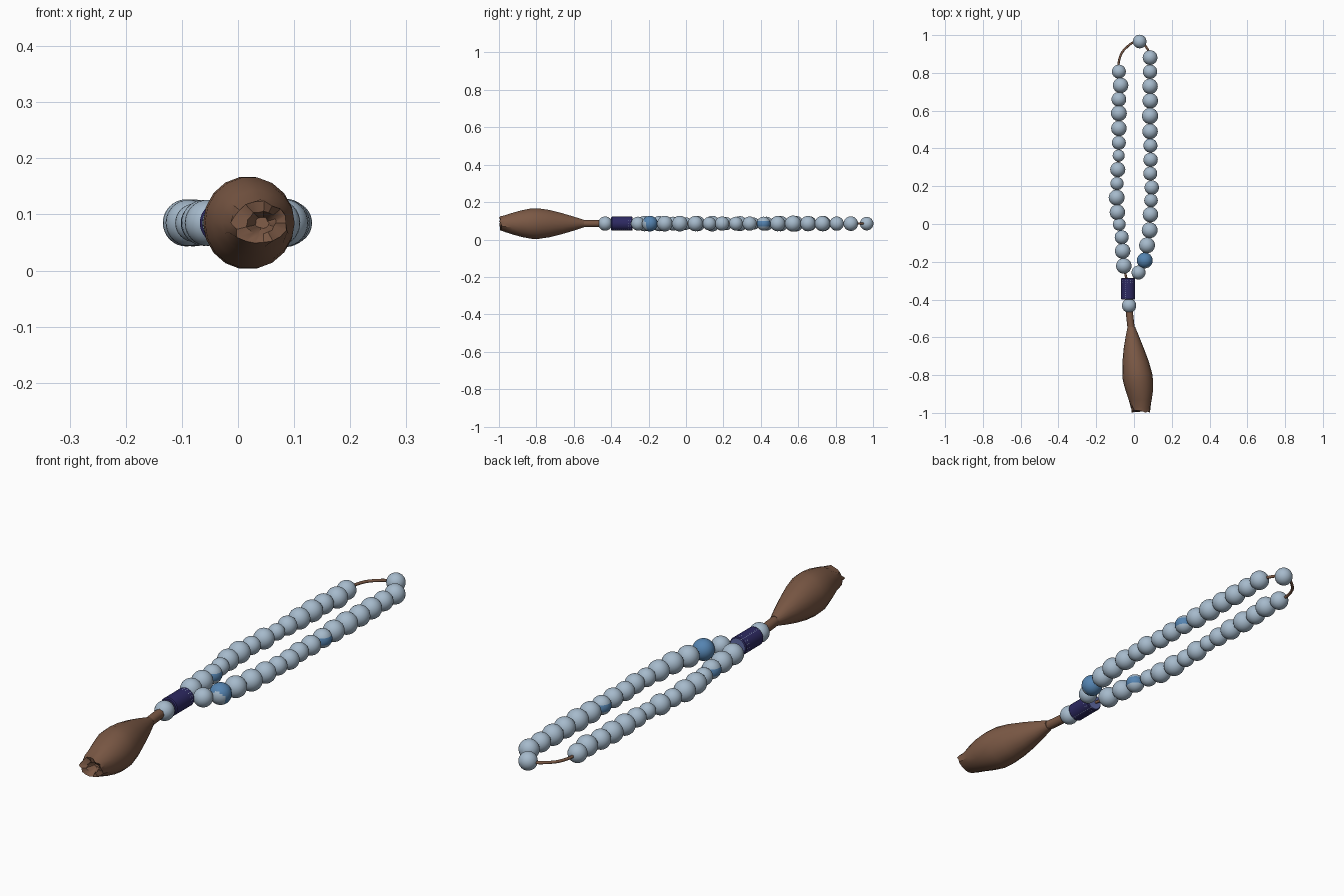
import bpy, bmesh, math, random
from mathutils import Vector, Matrix

if "Cube" in bpy.data.objects:
    bpy.data.objects.remove(bpy.data.objects["Cube"])

random.seed(3)
Z = 0.085


def material(name, r, g, b):
    m = bpy.data.materials.new(name)
    m.diffuse_color = (r, g, b, 1)
    m.use_nodes = True
    m.node_tree.nodes["Principled BSDF"].inputs["Base Color"].default_value = m.diffuse_color
    return m


PALE = material("pale_blue_grey", 0.38, 0.49, 0.60)
BLUE = material("mid_blue", 0.09, 0.23, 0.44)
NAVY = material("navy", 0.026, 0.022, 0.12)
SLATE = material("slate_blue", 0.12, 0.15, 0.38)
BROWN = material("brown", 0.20, 0.10, 0.06)


def finish(bm, name, mats, angle=40):
    bmesh.ops.recalc_face_normals(bm, faces=bm.faces[:])
    me = bpy.data.meshes.new(name)
    bm.to_mesh(me)
    bm.free()
    ob = bpy.data.objects.new(name, me)
    bpy.context.collection.objects.link(ob)
    for m in mats:
        me.materials.append(m)
    me.set_sharp_from_angle(angle=math.radians(angle))
    for p in me.polygons:
        p.use_smooth = True
    return ob


def bead(name, x, y, r, rule=None):
    bm = bmesh.new()
    bmesh.ops.create_uvsphere(bm, u_segments=24, v_segments=16, radius=r)
    for f in bm.faces:
        n = f.calc_center_median().normalized()
        f.material_index = 1 if rule and rule(n) else 0
    bmesh.ops.translate(bm, verts=bm.verts[:], vec=(x, y, Z))
    return finish(bm, name, [PALE, BLUE], 60)


def cord(name, pts, r):
    cu = bpy.data.curves.new(name, 'CURVE')
    cu.dimensions = '3D'
    cu.bevel_depth = r
    cu.bevel_resolution = 2
    cu.resolution_u = 6
    cu.use_fill_caps = True
    sp = cu.splines.new('BEZIER')
    sp.bezier_points.add(len(pts) - 1)
    for p, (x, y) in zip(sp.bezier_points, pts):
        p.co = (x, y, Z)
        p.handle_left_type = p.handle_right_type = 'AUTO'
    cu.materials.append(BROWN)
    ob = bpy.data.objects.new(name, cu)
    bpy.context.collection.objects.link(ob)


# Two strands of beads: x, y, radius
left = [(-.08, .807, .037), (-.071, .734, .041), (-.08, .66, .039), (-.08, .586, .042),
        (-.08, .506, .041), (-.08, .43, .037), (-.081, .362, .032), (-.086, .288, .040),
        (-.09, .214, .035), (-.092, .14, .042), (-.088, .062, .041), (-.078, -.002, .034),
        (-.065, -.07, .037), (-.06, -.143, .041), (-.054, -.222, .041)]
right = [(.03, .966, .036), (.085, .881, .039), (.085, .806, .038), (.085, .729, .041),
         (.086, .652, .041), (.085, .572, .043), (.085, .49, .041), (.087, .415, .037),
         (.088, .34, .038), (.086, .267, .037), (.094, .193, .038), (.09, .125, .036),
         (.087, .05, .041), (.083, -.033, .042), (.069, -.113, .042), (.057, -.193, .042),
         (.024, -.257, .037)]


def belt(n):
    return abs(n.z) < 0.35


for i, b in enumerate(left):
    bead(f"left_bead_{i + 1}", *b, rule=belt if i == 12 else None)
for i, b in enumerate(right):
    rule = belt if i == 7 else None
    if i == 15:
        rule = lambda n: n.y - 0.3 * n.x + 0.3 * n.z > -0.75
    bead(f"right_bead_{i + 1}", *b, rule=rule)
bead("neck_bead", -.026, -.432, .038)

# Cord through the beads, round the far end and down to the barrel
loop = [(-.035, -.31)] + [p[:2] for p in reversed(left)]
loop += [(-.078, .87), (-.045, .93)] + [(.03, .966), (.066, .935)]
loop += [p[:2] for p in right[1:]] + [(-.02, -.31)]
cord("loop_cord", loop, .006)
cord("tassel_neck", [(-.028, -.40), (-.024, -.47), (-.013, -.57)], .019)

# Barrel with rows of small pale dots, slate far end
bm = bmesh.new()
N, M, R = 64, 32, .037
rings = []
for j in range(M + 1):
    y = -.285 - .115 * j / M
    rr = R - (.004 if j in (0, M) else 0)
    rings.append([bm.verts.new((-.031 + rr * math.cos(2 * math.pi * i / N), y,
                                Z + rr * math.sin(2 * math.pi * i / N))) for i in range(N)])
for j in range(M):
    for i in range(N):
        k = (i + 1) % N
        f = bm.faces.new((rings[j][i], rings[j][k], rings[j + 1][k], rings[j + 1][i]))
        dot = (i % 4 == 0 and j in (3, 6)) or (i % 32 == 20 and j % 3 == 0)
        f.material_index = 1 if dot else 0
bm.faces.new(rings[0]).material_index = 2
bm.faces.new(rings[-1])
finish(bm, "barrel", [NAVY, PALE, SLATE])

# Tassel: y, centre x, half width, half height; ragged hollow end
prof = [(-.545, -.014, .02, .02), (-.60, -.008, .037, .038), (-.66, -.001, .054, .056),
        (-.73, .009, .070, .074), (-.79, .017, .079, .083), (-.83, .021, .080, .082),
        (-.88, .028, .073, .072), (-.93, .033, .061, .058), (-.97, .036, .052, .044),
        (-.993, .038, .048, .037), (-.985, .041, .026, .020), (-.955, .043, .012, .010)]
bm = bmesh.new()
S = 18
rings = []
for j, (y, cx, w, h) in enumerate(prof):
    ring = []
    for i in range(S):
        a = 2 * math.pi * i / S
        k = 1 + (random.uniform(-.13, .1) if j >= 8 else 0)
        dy = random.uniform(-.007, .008) if j >= 9 else 0
        ring.append(bm.verts.new((cx + w * k * math.cos(a), y + dy, Z + h * k * math.sin(a))))
    rings.append(ring)
for a, b in zip(rings, rings[1:]):
    for i in range(S):
        k = (i + 1) % S
        bm.faces.new((a[i], a[k], b[k], b[i]))
bm.faces.new(rings[0])
bm.faces.new(rings[-1])
finish(bm, "tassel", [BROWN], 35)
